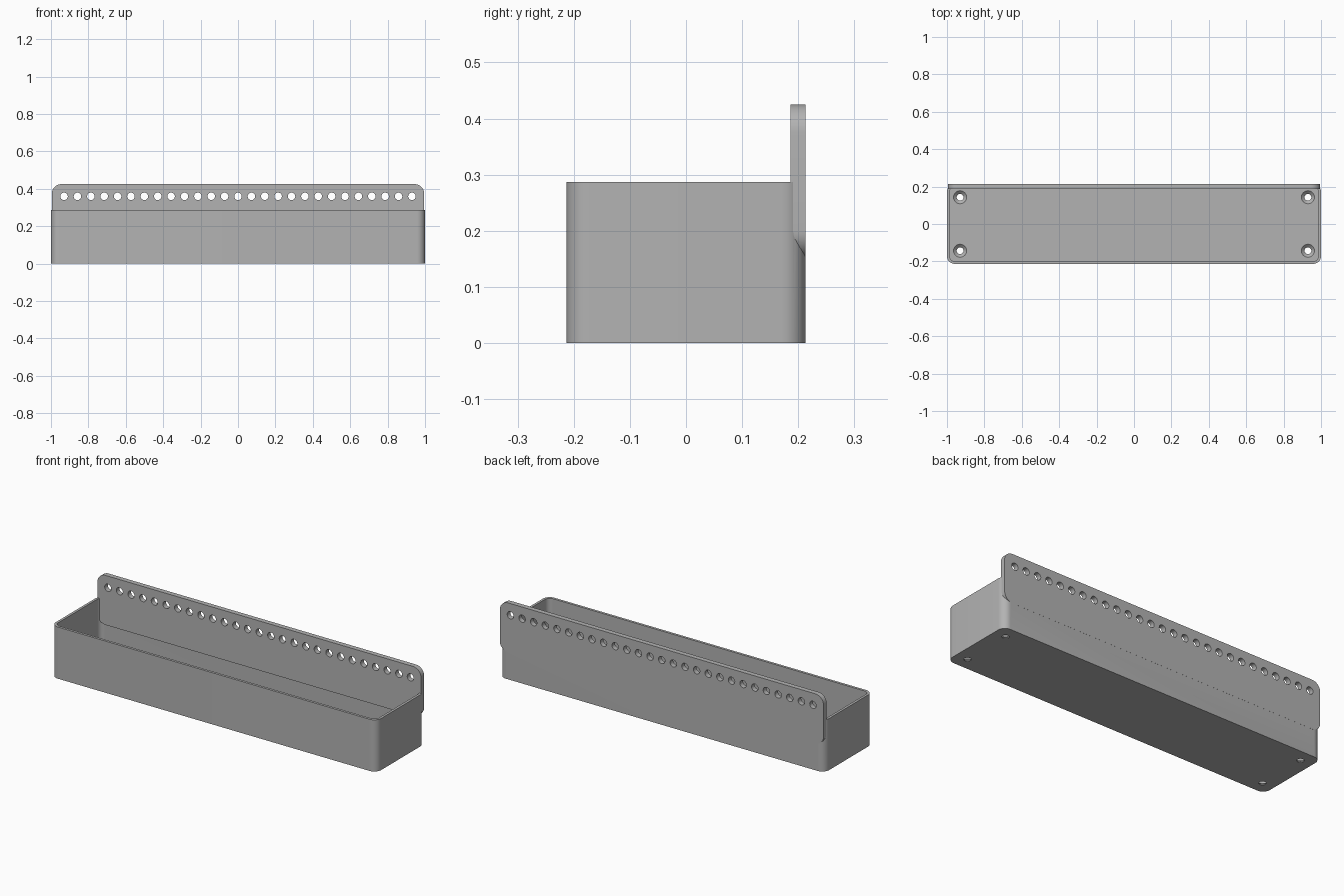
import bpy, bmesh, math
from mathutils import Vector

cube = bpy.data.objects.get("Cube")
if cube:
    bpy.data.objects.remove(cube)

# Main sizes
HALF_X, HALF_Y, BOX_H = 1.0, 0.213, 0.287
WALL, FLOOR, CORNER = 0.014, 0.02, 0.042
PLATE_X, PLATE_FRONT = 0.995, 0.186
PLATE_LOW, PLATE_TOP, PLATE_R = 0.15, 0.425, 0.05

grey = bpy.data.materials.new("plain_grey")
grey.use_nodes = True
grey.diffuse_color = (0.45, 0.45, 0.45, 1)
grey.node_tree.nodes["Principled BSDF"].inputs["Base Color"].default_value = grey.diffuse_color


def rounded_rect(hx, hy, r, steps=10):
    """Outline of a rounded rectangle, counterclockwise."""
    pts = []
    for i, (sx, sy) in enumerate([(1, 1), (-1, 1), (-1, -1), (1, -1)]):
        for k in range(steps + 1):
            a = math.pi / 2 * (i + k / steps)
            pts.append((sx * (hx - r) + r * math.cos(a), sy * (hy - r) + r * math.sin(a)))
    return pts


def circle(r, sides=32):
    return [(r * math.cos(2 * math.pi * k / sides), r * math.sin(2 * math.pi * k / sides))
            for k in range(sides)]


def add_stack(bm, loops):
    """Closed solid through equal-length loops of 3D points."""
    rings = [[bm.verts.new(p) for p in loop] for loop in loops]
    n = len(rings[0])
    for low, high in zip(rings, rings[1:]):
        for i in range(n):
            j = (i + 1) % n
            bm.faces.new((low[i], low[j], high[j], high[i]))
    bm.faces.new(rings[0][::-1])
    bm.faces.new(rings[-1])


def make_object(name, solids):
    bm = bmesh.new()
    for loops in solids:
        add_stack(bm, loops)
    bmesh.ops.recalc_face_normals(bm, faces=bm.faces[:])
    mesh = bpy.data.meshes.new(name)
    bm.to_mesh(mesh)
    bm.free()
    mesh.materials.append(grey)
    obj = bpy.data.objects.new(name, mesh)
    bpy.context.collection.objects.link(obj)
    return obj


def upright(outline, z, cx=0, cy=0):
    return [Vector((cx + x, cy + y, z)) for x, y in outline]


def facing_front(outline, y, cx, cz):
    return [Vector((cx + x, y, cz + z)) for x, z in outline]


def combine(target, tool, operation):
    mod = target.modifiers.new(tool.name, 'BOOLEAN')
    mod.operation, mod.object, mod.solver = operation, tool, 'EXACT'
    bpy.ops.object.select_all(action='DESELECT')
    target.select_set(True)
    bpy.context.view_layer.objects.active = target
    bpy.ops.object.modifier_apply(modifier=mod.name)
    bpy.data.objects.remove(tool)


# Open tray with rounded vertical corners
outer = rounded_rect(HALF_X, HALF_Y, CORNER)
inner = rounded_rect(HALF_X - WALL, HALF_Y - WALL, CORNER - WALL)
tray = make_object("tray_with_back_plate", [[upright(outer, 0), upright(outer, BOX_H)]])
cavity = make_object("cavity_cutter", [[upright(inner, FLOOR), upright(inner, BOX_H + 0.1)]])
combine(tray, cavity, 'DIFFERENCE')

# Back plate, thicker than the wall and rounded at all four corners
mid_z = (PLATE_LOW + PLATE_TOP) / 2
plate_outline = rounded_rect(PLATE_X, (PLATE_TOP - PLATE_LOW) / 2, PLATE_R)
plate = make_object("back_plate", [[facing_front(plate_outline, y, 0, mid_z)
                                    for y in (PLATE_FRONT, HALF_Y + 0.0004)]])
combine(tray, plate, 'UNION')

# Row of holes through the plate
holes = [[facing_front(circle(0.02), y, -0.93 + 1.86 * i / 26, 0.36)
          for y in (PLATE_FRONT - 0.05, HALF_Y + 0.05)] for i in range(27)]
combine(tray, make_object("plate_hole_cutter", holes), 'DIFFERENCE')

# Countersunk screw holes in the floor
sink = [(-0.02, 0.018), (0.004, 0.018), (FLOOR, 0.035), (FLOOR + 0.02, 0.035)]
screws = [[upright(circle(r), z, sx * 0.93, sy * 0.143) for z, r in sink]
          for sx in (-1, 1) for sy in (-1, 1)]
combine(tray, make_object("screw_hole_cutter", screws), 'DIFFERENCE')

# Smooth rounded corners, crisp edges
bpy.ops.object.shade_smooth_by_angle(angle=math.radians(30))
